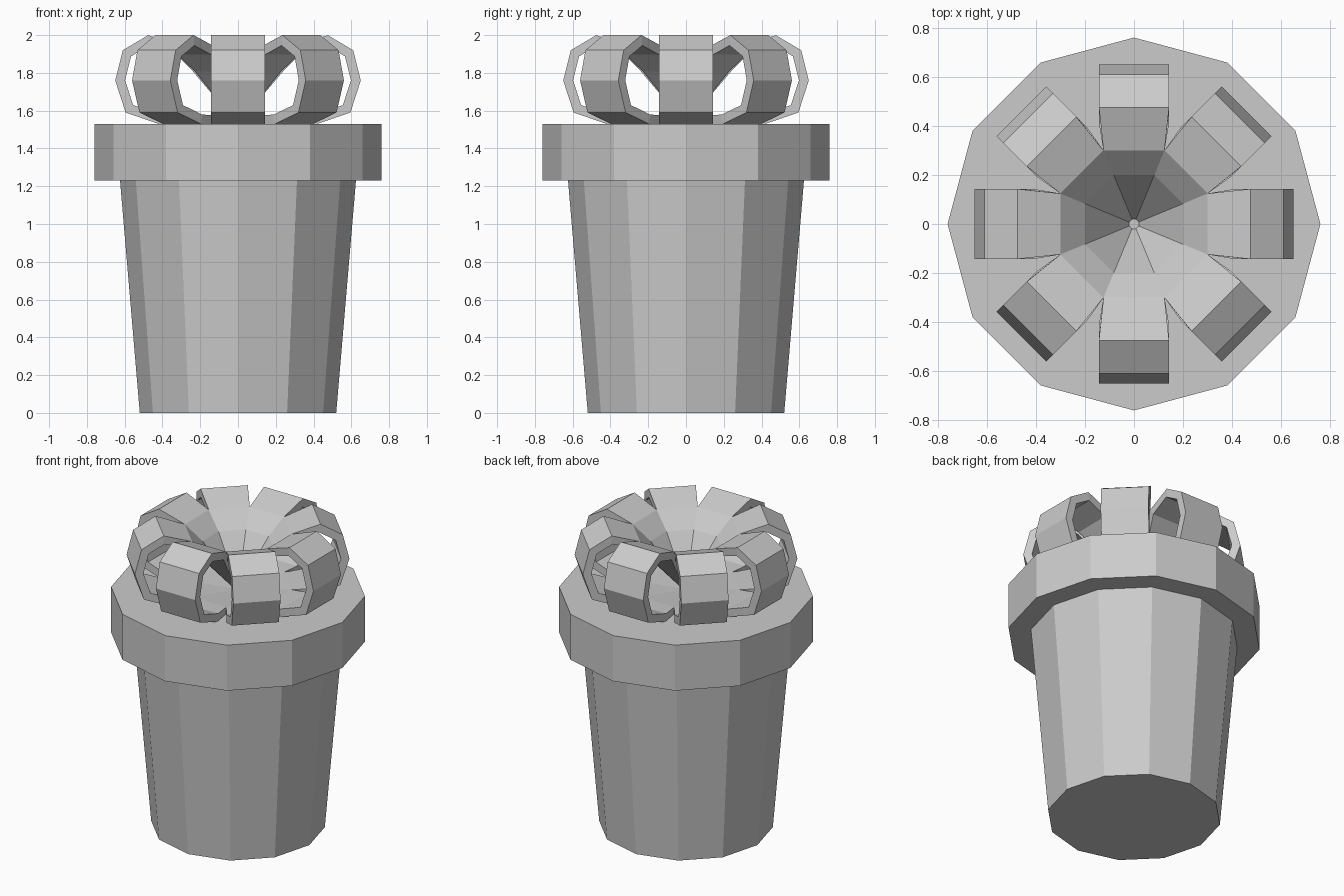
import bpy, bmesh, math
from mathutils import Matrix, Vector

if "Cube" in bpy.data.objects:
    bpy.data.objects.remove(bpy.data.objects["Cube"], do_unlink=True)

grey = bpy.data.materials.new("light_grey")
grey.use_nodes = True
grey.diffuse_color = (0.6, 0.6, 0.6, 1)
grey.node_tree.nodes["Principled BSDF"].inputs["Base Color"].default_value = (0.6, 0.6, 0.6, 1)


def finish(bm, name):
    bmesh.ops.recalc_face_normals(bm, faces=bm.faces[:])
    mesh = bpy.data.meshes.new(name)
    bm.to_mesh(mesh)
    bm.free()
    mesh.materials.append(grey)
    obj = bpy.data.objects.new(name, mesh)
    bpy.context.collection.objects.link(obj)
    return obj


def drum(name, r_low, r_high, z_low, z_high, sides=12):
    """Closed straight or tapered drum with a corner on the x axis."""
    bm = bmesh.new()
    rings = []
    for r, z in ((r_low, z_low), (r_high, z_high)):
        angles = [math.tau * i / sides for i in range(sides)]
        rings.append([bm.verts.new((r * math.cos(a), r * math.sin(a), z)) for a in angles])
        bm.faces.new(rings[-1])
    low, high = rings
    for i in range(sides):
        j = (i + 1) % sides
        bm.faces.new((low[i], low[j], high[j], high[i]))
    return finish(bm, name)


# Tapered pot and its lid
drum("pot_body", 0.52, 0.625, 0, 1.235)
drum("lid", 0.76, 0.76, 1.23, 1.53)

# Ribbon loop path as (radius, height), from the centre out, up and back in
LOOPS = 8
WIDTH = 0.143
THICKNESS = 0.05
path = [Vector(p) for p in (
    (0.02, 1.525), (0.30, 1.525), (0.42, 1.53), (0.595, 1.59), (0.65, 1.76),
    (0.61, 1.92), (0.475, 2.0), (0.30, 1.94), (0.20, 1.84), (0.02, 1.57))]


def inward(i):
    """Mitred offset of a path point toward the inside of the loop."""
    normals = []
    for a, b in ((i - 1, i), (i, i + 1)):
        if a >= 0 and b < len(path):
            d = (path[b] - path[a]).normalized()
            normals.append(Vector((-d.y, d.x)))
    n = sum(normals, Vector((0, 0))).normalized()
    return path[i] + n * THICKNESS / max(n.dot(normals[0]), 0.5)


def ribbon_loop(name, angle):
    bm = bmesh.new()
    sections = []
    for i, p in enumerate(path):
        # Loops taper to wedges where they meet around the centre
        half = min(WIDTH, p.x * math.tan(math.pi / LOOPS))
        q = inward(i)
        if i in (0, len(path) - 1):
            q = Vector((p.x, p.y + (0.02 if i == 0 else -0.02)))
        sections.append([bm.verts.new(co) for co in (
            (p.x, -half, p.y), (p.x, half, p.y), (q.x, half, q.y), (q.x, -half, q.y))])
    for s, t in zip(sections, sections[1:]):
        for k in range(4):
            m = (k + 1) % 4
            bm.faces.new((s[k], s[m], t[m], t[k]))
    bm.faces.new(sections[0])
    bm.faces.new(sections[-1])
    bm.transform(Matrix.Rotation(angle, 4, "Z"))
    return finish(bm, name)


for n in range(LOOPS):
    ribbon_loop(f"ribbon_loop_{n + 1}", math.tau * n / LOOPS)

# Small knot at the bottom of the bow
drum("bow_knot", 0.022, 0.022, 1.52, 1.57, LOOPS)
